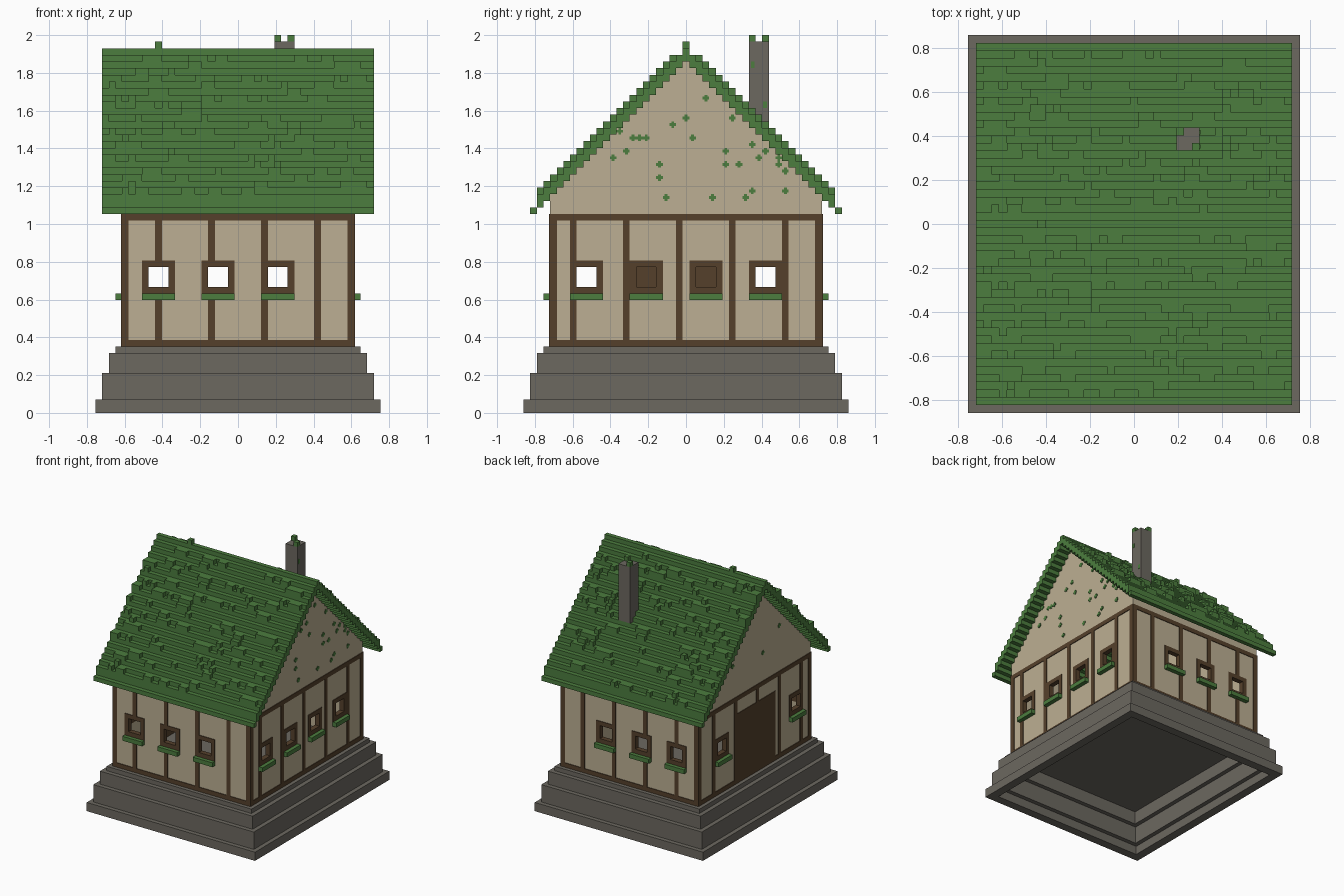
import bpy, bmesh, random
from mathutils import Vector

cube = bpy.data.objects.get("Cube")
if cube:
    bpy.data.objects.remove(cube, do_unlink=True)
random.seed(7)
V = 2 / 57          # size of one block; all sizes below are in blocks
PLATE = 0.15        # how far timber stands proud of the plaster


def material(name, rgb):
    lin = [((c / 255 + 0.055) / 1.055) ** 2.4 for c in rgb]
    m = bpy.data.materials.new(name)
    m.diffuse_color = (*lin, 1)
    m.use_nodes = True
    m.node_tree.nodes["Principled BSDF"].inputs["Base Color"].default_value = (*lin, 1)
    return m


GREEN = material("moss green", (76, 125, 62))
PLASTER = material("beige plaster", (188, 175, 147))
TIMBER = material("dark timber", (85, 64, 43))
STONE = material("grey stone", (108, 104, 96))


def finish(name, bm, mat):
    bmesh.ops.scale(bm, vec=(V, V, V), verts=bm.verts)
    bmesh.ops.recalc_face_normals(bm, faces=bm.faces)
    mesh = bpy.data.meshes.new(name)
    bm.to_mesh(mesh)
    bm.free()
    mesh.materials.append(mat)
    ob = bpy.data.objects.new(name, mesh)
    bpy.context.collection.objects.link(ob)
    return ob


def blocks(name, boxes, mat):
    """One object from boxes (x0, x1, y0, y1, z0, z1)."""
    bm = bmesh.new()
    for x0, x1, y0, y1, z0, z1 in boxes:
        x0, x1, y0, y1 = min(x0, x1), max(x0, x1), min(y0, y1), max(y0, y1)
        lo, size = Vector((x0, y0, z0)), Vector((x1 - x0, y1 - y0, z1 - z0))
        for v in bmesh.ops.create_cube(bm, size=1)["verts"]:
            v.co = lo + (v.co + Vector((0.5, 0.5, 0.5))) * size
    return finish(name, bm, mat)


# Stepped stone base, open underneath
for i, (hx, hy, z0, z1) in enumerate([(21.5, 24.5, 0, 2), (20.5, 23.5, 2, 6), (19.5, 22.5, 6, 9)]):
    ring = []
    for s in (-1, 1):
        ring.append((-hx, hx, s * (hy - 2), s * hy, z0, z1))
        ring.append((s * (hx - 2), s * hx, 2 - hy, hy - 2, z0, z1))
    blocks(f"base_step_{i + 1}", ring, STONE)
blocks("floor", [(-18.5, 18.5, -21.5, 21.5, 9, 10)], STONE)

HX, HY = 17.5, 20.5     # half size of the walls


def wall_side(name, axis, sign, windows, posts, door=None):
    """One wall with openings, frames, sills and timbers; u runs along it, d points out."""
    half, face = (HX, HY) if axis == "y" else (HY, HX)

    def place(u0, u1, d0, d1, z0, z1):
        a, b = sign * (face + d0), sign * (face + d1)
        return (u0, u1, a, b, z0, z1) if axis == "y" else (a, b, u0, u1, z0, z1)

    # plaster, leaving a 5 x 5 opening for each window
    end = half - 1 if axis == "y" else half
    top = 33 if axis == "y" else 30
    edges = [-end] + [w + s for w in windows for s in (-2.5, 2.5)] + [end]
    plaster = [place(-end, end, -1, 0, 10, 18), place(-end, end, -1, 0, 23, top)]
    plaster += [place(a, b, -1, 0, 18, 23) for a, b in zip(edges[::2], edges[1::2])]
    blocks(name + "_wall", plaster, PLASTER)

    # window frames and mossy sills
    frames, sills = [], []
    for w in windows:
        for s in (-1, 1):
            frames.append(place(w + s * 2 - 0.5, w + s * 2 + 0.5, -1, PLATE, 18, 23))
        frames.append(place(w - 1.5, w + 1.5, -1, PLATE, 18, 19))
        frames.append(place(w - 1.5, w + 1.5, -1, PLATE, 22, 23))
        sills.append(place(w - 2.5, w + 2.5, 0, 1, 17, 18))
    blocks(name + "_window_frames", frames, TIMBER)
    blocks(name + "_window_sills", sills, GREEN)

    # rails and posts, interrupted at the windows and the door
    rails = [place(1 - half, half - 1, 0, PLATE, 29, 30)]
    if door:
        rails += [place(1 - half, door[0], 0, PLATE, 10, 11), place(door[1], half - 1, 0, PLATE, 10, 11)]
        blocks("door", [place(*door, -1.05, PLATE, 10, 26)], TIMBER)
    else:
        rails.append(place(1 - half, half - 1, 0, PLATE, 10, 11))
    for p in posts:
        spans = [(11, 29)]
        if any(abs(p - w) < 3 for w in windows):
            spans = [(11, 17), (23, 29)]
        if door and door[0] < p < door[1]:
            spans = [(26, 29)]
        rails += [place(p - 0.5, p + 0.5, 0, PLATE, a, b) for a, b in spans]
    blocks(name + "_timbers", rails, TIMBER)


front_windows, front_posts = [-12, -3, 6], [-12, -4, 4, 12]
side_posts = [-17, -9, -1, 7, 15]
wall_side("front", "y", -1, front_windows, front_posts)
wall_side("back", "y", 1, front_windows, front_posts)
wall_side("left", "x", 1, [-15, -6, 3, 12], side_posts)
wall_side("right", "x", -1, [-15, 12], side_posts, door=(-7.5, 6.5))
blocks("corner_posts", [(sx * (HX - 1), sx * (HX + PLATE), sy * (HY - 1), sy * (HY + PLATE), 10, 30)
                        for sx in (-1, 1) for sy in (-1, 1)], TIMBER)


def roof_top(k):
    return 55 - abs(k) if abs(k) < 23 else 31


def roof_under(k):
    return 53 - abs(k) if abs(k) < 23 else 30


# Stepped roof courses
blocks("roof", [(-20.5, 20.5, k - 0.5, k + 0.5, roof_under(k), roof_top(k))
                for k in range(-23, 24)], GREEN)

# Loose moss tufts on the courses and one on the ridge
tufts = [(-12.5, -11.5, -0.5, 0.5, 55, 56)]
taken = set()
for side in (-1, 1):
    for _ in range(105):
        k, x, w = side * random.randint(2, 22), random.randint(-20, 18), random.choice((1, 1, 2, 2, 3))
        cells = {(k, x + i) for i in range(w)}
        if cells & taken or (k > 8 and k < 14 and 2 < x < 9):
            continue
        taken |= cells
        tufts.append((x - 0.5, x + w - 0.5, k - 0.5, k + 0.5, roof_top(k), roof_top(k) + 1))
blocks("roof_moss", tufts, GREEN)

# Plaster gables stepped to fit under the roof
for name, x0 in (("left_gable", HX - 1), ("right_gable", -HX)):
    bm = bmesh.new()
    outline = [(-HY, 30)]
    for k in range(-20, 21):
        outline += [(k - 0.5, roof_under(k)), (k + 0.5, roof_under(k))]
    outline.append((HY, 30))
    face = bm.faces.new([bm.verts.new((x0, y, z)) for y, z in outline])
    grown = bmesh.ops.extrude_face_region(bm, geom=[face])
    bmesh.ops.translate(bm, vec=(1, 0, 0),
                        verts=[v for v in grown["geom"] if isinstance(v, bmesh.types.BMVert)])
    finish(name, bm, PLASTER)


# Small cross-shaped moss spots on the gables
def moss_spots(name, sign, cells):
    spots = []
    for y, z in cells:
        x = sign * HX
        spots.append((x, x + sign * 0.12, y - 0.5, y + 0.5, z + 0.28, z + 0.72))
        spots.append((x, x + sign * 0.10, y - 0.22, y + 0.22, z, z + 1))
    blocks(name, spots, GREEN)


spots = [(-2, 43), (3, 47), (0, 44), (7, 44), (-8, 41), (-7, 41), (-6, 41), (-9, 39), (-11, 38),
         (-4, 37), (-4, 35), (-3, 32), (1, 41), (6, 39), (10, 40), (11, 38), (12, 39), (6, 37),
         (8, 37), (4, 32), (9, 32), (10, 33), (15, 33), (15, 36), (14, 38), (14, 37), (-10, 42)]
moss_spots("left_gable_moss", 1, spots)
moss_spots("right_gable_moss", -1, [(8, 37), (-3, 36), (-9, 40), (3, 44)])

# Chimney with two mossy corner blocks on top
blocks("chimney", [(5.5, 8.5, 9.5, 12.5, 41, 56)], STONE)
blocks("chimney_moss", [(5.5, 6.5, 11.5, 12.5, 56, 57), (7.5, 8.5, 9.5, 10.5, 56, 57),
                        (8.5, 8.6, 9.8, 10.3, 52, 53), (8.5, 8.6, 11.6, 12.2, 46, 47)], GREEN)
